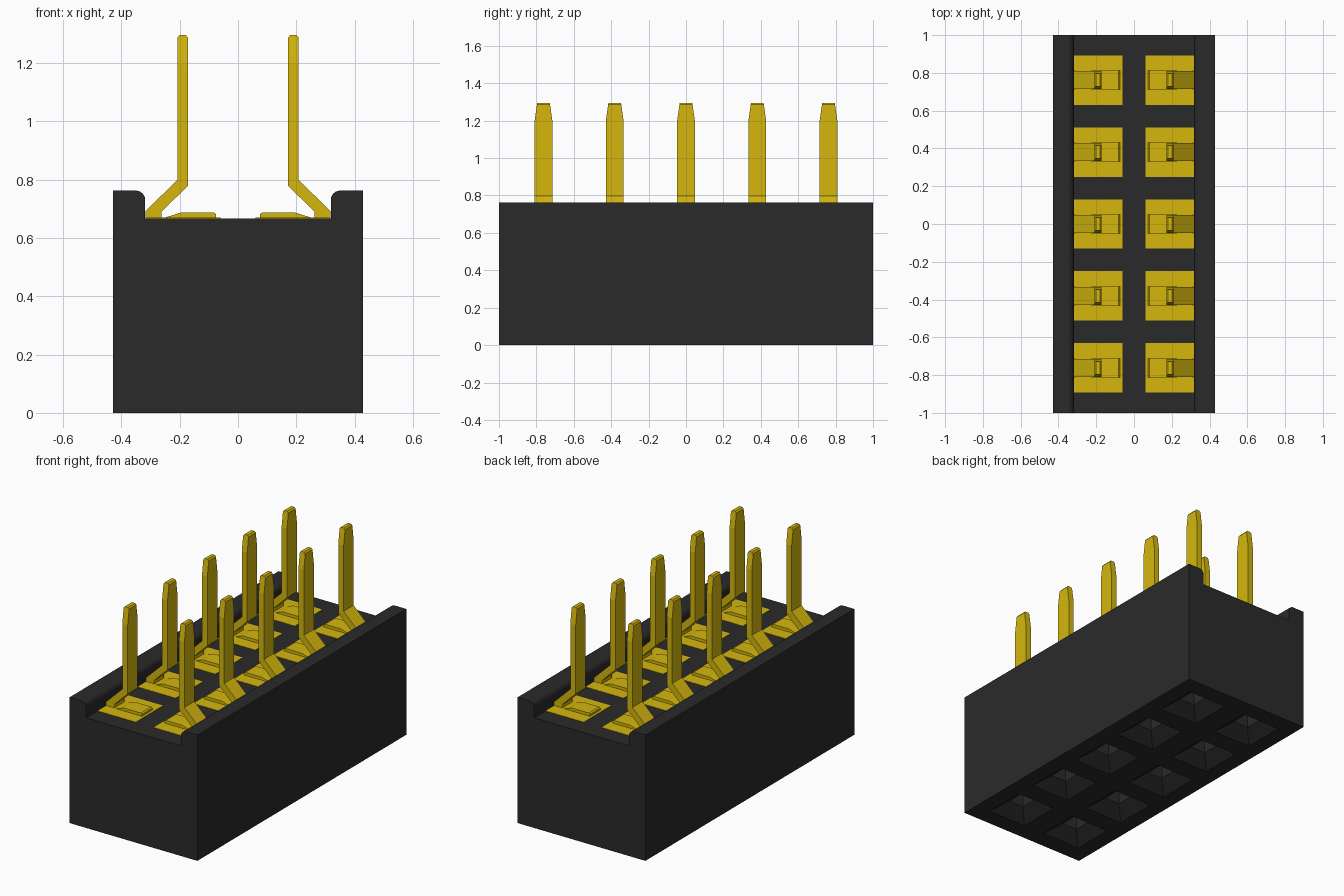
import bpy, bmesh, math

old = bpy.data.objects.get("Cube")
if old:
    bpy.data.objects.remove(old, do_unlink=True)


def material(name, rgb):
    m = bpy.data.materials.new(name)
    m.use_nodes = True
    m.diffuse_color = (*rgb, 1)
    m.node_tree.nodes["Principled BSDF"].inputs["Base Color"].default_value = (*rgb, 1)
    return m


BLACK = material("black plastic", (0.023, 0.023, 0.023))
GOLD = material("gold metal", (0.66, 0.47, 0.004))

PITCH = 0.381
ROWS = [PITCH * i for i in range(-2, 3)]
FLOOR = 0.667


def loft(bm, rings):
    """Skin a closed solid through rings of equal point count."""
    loops = [[bm.verts.new(p) for p in r] for r in rings]
    n = len(loops[0])
    for a, b in zip(loops, loops[1:]):
        for i in range(n):
            j = (i + 1) % n
            bm.faces.new((a[i], a[j], b[j], b[i]))
    bm.faces.new(loops[0][::-1])
    bm.faces.new(loops[-1])


def extrude_y(bm, profile, y0, y1):
    loft(bm, [[(x, y, z) for x, z in profile] for y in (y0, y1)])


def finish(bm, name, mat):
    bmesh.ops.recalc_face_normals(bm, faces=bm.faces)
    me = bpy.data.meshes.new(name)
    bm.to_mesh(me)
    bm.free()
    me.materials.append(mat)
    ob = bpy.data.objects.new(name, me)
    bpy.context.collection.objects.link(ob)
    return ob


# Housing: channel profile with rounded inner lips
R = 0.032
LIP_X, TOP = 0.318, 0.762
lip = [(LIP_X + R - R * math.cos(t), TOP - R + R * math.sin(t))
       for t in [math.pi / 2 * k / 6 for k in range(7)]]
half = [(LIP_X, FLOOR)] + lip + [(0.428, TOP), (0.428, 0)]
bm = bmesh.new()
extrude_y(bm, half + [(-x, z) for x, z in reversed(half)], -1, 1)
housing = finish(bm, "housing", BLACK)

# Funnel-shaped sockets cut into the underside
bm = bmesh.new()
for y in ROWS:
    for x in (-0.2, 0.2):
        loft(bm, [[(x + sx * h, y + sy * h, z)
                   for sx, sy in ((-1, -1), (1, -1), (1, 1), (-1, 1))]
                  for h, z in ((0.13, -0.02), (0.13, 0), (0.05, 0.06), (0.05, 0.4))])
cutter = finish(bm, "socket_cutter", BLACK)
cutter.hide_render = True
mod = housing.modifiers.new("sockets", "BOOLEAN")
mod.object = cutter
mod.operation = "DIFFERENCE"
mod.solver = "EXACT"
bpy.context.view_layer.objects.active = housing
bpy.ops.object.modifier_apply(modifier=mod.name)
bpy.data.objects.remove(cutter, do_unlink=True)

# Pin sections: outer x, outer z, inner x, inner z, half width
PIN = [(0.317, 0.667, 0.262, 0.667, 0.048),
       (0.317, 0.692, 0.262, 0.690, 0.048),
       (0.208, 0.798, 0.172, 0.778, 0.048),
       (0.208, 1.195, 0.172, 1.195, 0.048),
       (0.208, 1.286, 0.172, 1.286, 0.035),
       (0.201, 1.295, 0.179, 1.295, 0.034)]
# Raised contact tongue in front of each pin
TONGUE = [(0.075, FLOOR), (0.075, 0.681), (0.083, 0.687), (0.195, 0.687),
          (0.255, 0.668), (0.255, FLOOR)]
PAD = [(0.06, FLOOR), (0.06, 0.669), (0.317, 0.669), (0.317, FLOOR)]


def flip(profile, s):
    return [(s * x, z) for x, z in profile]


for side, s in (("left", 1), ("right", -1)):
    for i, y in enumerate(ROWS, 1):
        bm = bmesh.new()
        loft(bm, [[(s * xo, y - w, zo), (s * xi, y - w, zi),
                   (s * xi, y + w, zi), (s * xo, y + w, zo)]
                  for xo, zo, xi, zi, w in PIN])
        finish(bm, f"{side}_pin_{i}", GOLD)
        bm = bmesh.new()
        extrude_y(bm, flip(TONGUE, s), y - 0.05, y + 0.05)
        finish(bm, f"{side}_tongue_{i}", GOLD)
        bm = bmesh.new()
        extrude_y(bm, flip(PAD, s), y - 0.131, y + 0.131)
        finish(bm, f"{side}_pad_{i}", GOLD)

# Smooth the rounded lips while keeping hard edges
for ob in bpy.context.selected_objects:
    ob.select_set(False)
housing.select_set(True)
bpy.context.view_layer.objects.active = housing
bpy.ops.object.shade_smooth_by_angle(angle=math.radians(30))
